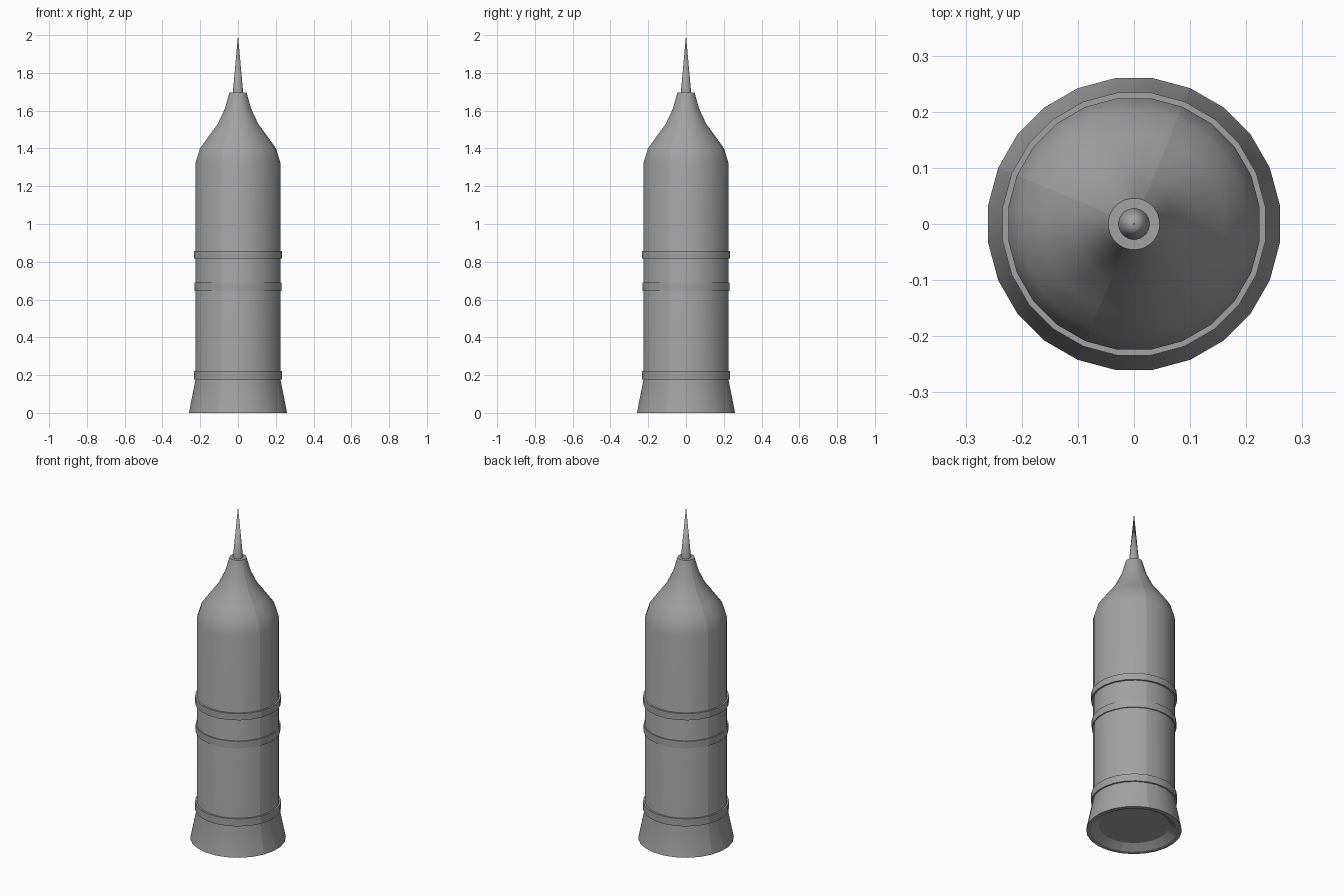
import bpy, bmesh, math

cube = bpy.data.objects.get("Cube")
if cube:
    bpy.data.objects.remove(cube, do_unlink=True)

SIDES = 24
grey = bpy.data.materials.new("grey metal")
grey.use_nodes = True
colour = (0.36, 0.36, 0.36, 1)
grey.diffuse_color = colour
grey.node_tree.nodes["Principled BSDF"].inputs["Base Color"].default_value = colour


def lathe(name, profile, sides=SIDES, seams=True, closed=False):
    """Turn a (radius, height) outline around z, with four hard seams."""
    bm = bmesh.new()
    rings = []
    for r, z in profile:
        ring = []
        for i in range(sides):
            a = 2 * math.pi * (i + 0.5) / sides
            ring.append(bm.verts.new((r * math.cos(a), r * math.sin(a), z)))
        rings.append(ring)
    pairs = list(zip(rings, rings[1:]))
    if closed:
        pairs.append((rings[-1], rings[0]))
    for low, high in pairs:
        for i in range(sides):
            j = (i + 1) % sides
            bm.faces.new((low[i], low[j], high[j], high[i]))
            if seams and i % (sides // 4) == sides // 6:
                bm.edges.get((low[i], high[i])).tag = True
    seam_edges = [e for e in bm.edges if e.tag]
    bmesh.ops.remove_doubles(bm, verts=bm.verts, dist=1e-5)
    bmesh.ops.recalc_face_normals(bm, faces=bm.faces)
    bm.edges.index_update()
    hard = [e.index for e in seam_edges if e.is_valid]
    mesh = bpy.data.meshes.new(name)
    bm.to_mesh(mesh)
    bm.free()
    mesh.materials.append(grey)
    obj = bpy.data.objects.new(name, mesh)
    bpy.context.collection.objects.link(obj)
    bpy.ops.object.select_all(action='DESELECT')
    obj.select_set(True)
    bpy.context.view_layer.objects.active = obj
    bpy.ops.object.shade_smooth_by_angle(angle=math.radians(32))
    for i in hard:
        mesh.edges[i].use_edge_sharp = True
    return obj


# Hull: recessed underside, flared skirt, straight barrel and concave nose
lathe("hull", [
    (0, 0.03), (0.193, 0.03), (0.237, 0), (0.262, 0), (0.226, 0.18),
    (0.226, 1.325), (0.203, 1.40), (0.162, 1.457), (0.108, 1.53),
    (0.07, 1.61), (0.046, 1.695), (0, 1.695)])

# Raised bands around the barrel
for name, radius, low, high in [("lower_band", 0.236, 0.177, 0.222),
                                ("middle_band", 0.232, 0.646, 0.689),
                                ("upper_band", 0.236, 0.818, 0.858)]:
    lathe(name, [(0.22, low), (radius, low), (radius, high), (0.22, high)], closed=True)

# Needle on the tip
lathe("needle", [(0, 1.69), (0.028, 1.69), (0, 2.0)], seams=False)
